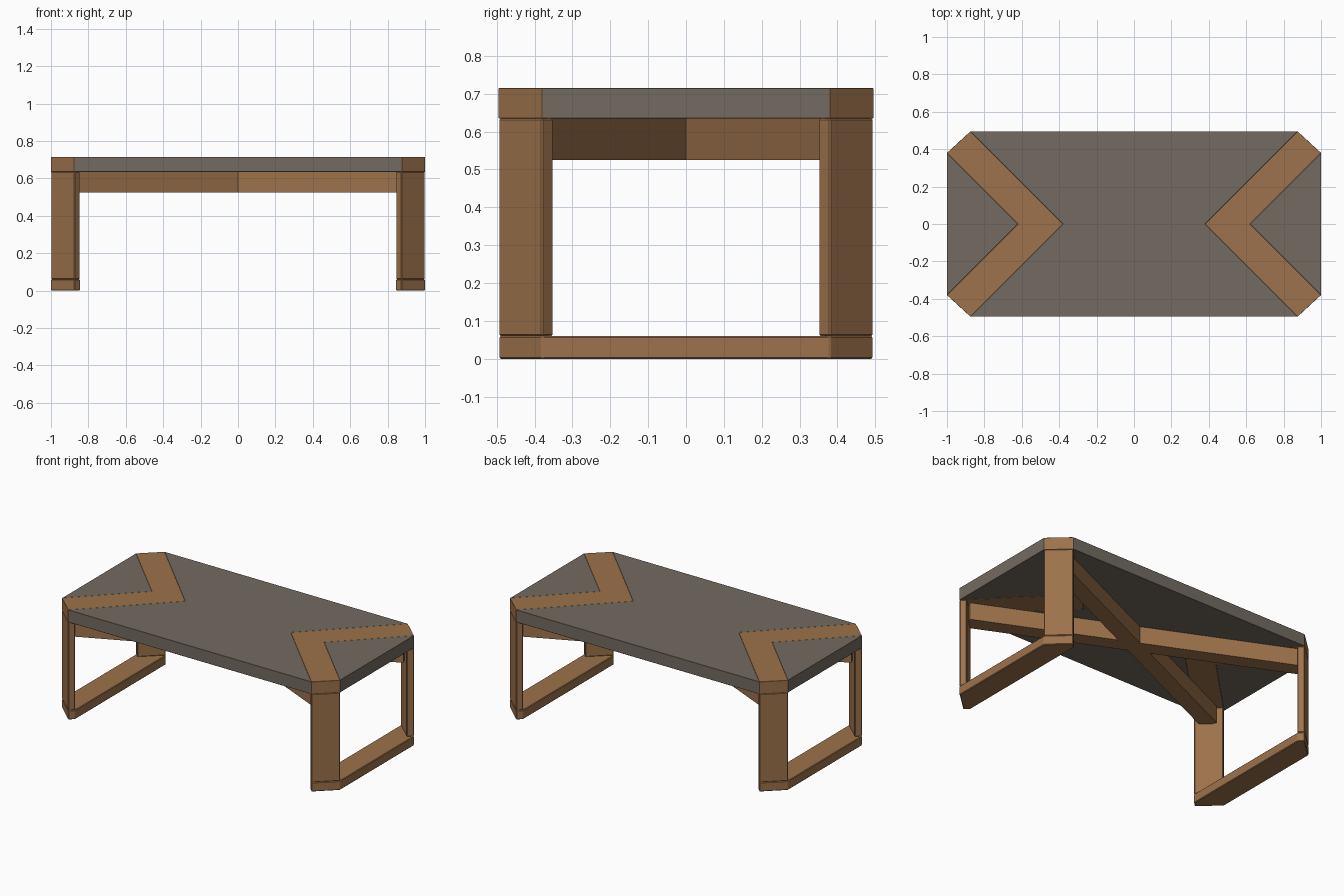
import bpy, bmesh, math
from mathutils import Vector

if "Cube" in bpy.data.objects:
    bpy.data.objects.remove(bpy.data.objects["Cube"])


def material(name, rgb):
    m = bpy.data.materials.new(name)
    m.diffuse_color = (*rgb, 1)
    m.use_nodes = True
    m.node_tree.nodes["Principled BSDF"].inputs["Base Color"].default_value = m.diffuse_color
    return m


WOOD = material("warm wood", (0.34, 0.17, 0.072))
GREY = material("warm grey", (0.17, 0.146, 0.120))


def prism(name, outline, z0, z1, mat, bevel=0.004):
    """Extrude a plan outline from z0 to z1, with slightly eased edges."""
    bm = bmesh.new()
    face = bm.faces.new([bm.verts.new((x, y, z0)) for x, y in outline])
    out = bmesh.ops.extrude_face_region(bm, geom=[face])
    for v in out["geom"]:
        if isinstance(v, bmesh.types.BMVert):
            v.co.z = z1
    bmesh.ops.recalc_face_normals(bm, faces=bm.faces)
    me = bpy.data.meshes.new(name)
    bm.to_mesh(me)
    bm.free()
    me.materials.append(mat)
    ob = bpy.data.objects.new(name, me)
    bpy.context.collection.objects.link(ob)
    if bevel:
        mod = ob.modifiers.new("eased edges", "BEVEL")
        mod.width = bevel
        mod.segments = 1
    return ob


TOP, UNDER, BEAM, FOOT = 0.715, 0.635, 0.525, 0.06
A, B = (1.0, 0.38), (0.875, 0.495)      # ends of each cut corner
TIP, NOTCH = 0.38, 0.62                 # chevron points on the centre line
T = 0.03                                # leg inset along x and y

# Central grey panel of the top
prism("top_centre_panel",
      [(-B[0], B[1]), (-TIP, 0), (-B[0], -B[1]), (B[0], -B[1]), (TIP, 0), B],
      UNDER, TOP, GREY, 0.001)

for sx, side in ((-1, "left"), (1, "right")):
    # Grey end triangle and wooden chevron, flush with the top
    prism(f"{side}_end_panel",
          [(sx * A[0], A[1]), (sx * NOTCH, 0), (sx * A[0], -A[1])],
          UNDER, TOP, GREY, 0.001)
    prism(f"{side}_chevron",
          [(sx * A[0], A[1]), (sx * B[0], B[1]), (sx * TIP, 0),
           (sx * B[0], -B[1]), (sx * A[0], -A[1]), (sx * NOTCH, 0)],
          UNDER, TOP, WOOD, 0.001)
    # Floor rail joining the front and back legs
    xi, yi = B[0] - T, B[1] - T
    prism(f"{side}_floor_rail",
          [(sx * A[0], A[1]), (sx * B[0], B[1]), (sx * xi, yi),
           (sx * xi, -yi), (sx * B[0], -B[1]), (sx * A[0], -A[1])],
          0, FOOT, WOOD)
    # Diagonal plank legs on the cut corners
    for sy, end in ((-1, "front"), (1, "back")):
        prism(f"{end}_{side}_leg",
              [(sx * A[0], sy * A[1]), (sx * B[0], sy * B[1]),
               (sx * (B[0] - T), sy * (B[1] - T)),
               (sx * (A[0] - T), sy * (A[1] - T))],
              FOOT, UNDER, WOOD)

# Crossed beams under the top, running leg to leg
for s, name in ((1, "rising_cross_beam"), (-1, "falling_cross_beam")):
    end = Vector((0.912, 0.412 * s))
    n = Vector((-end.y, end.x)).normalized() * 0.05
    prism(name, [end + n, -end + n, -end - n, end - n], BEAM, UNDER, WOOD, 0)
